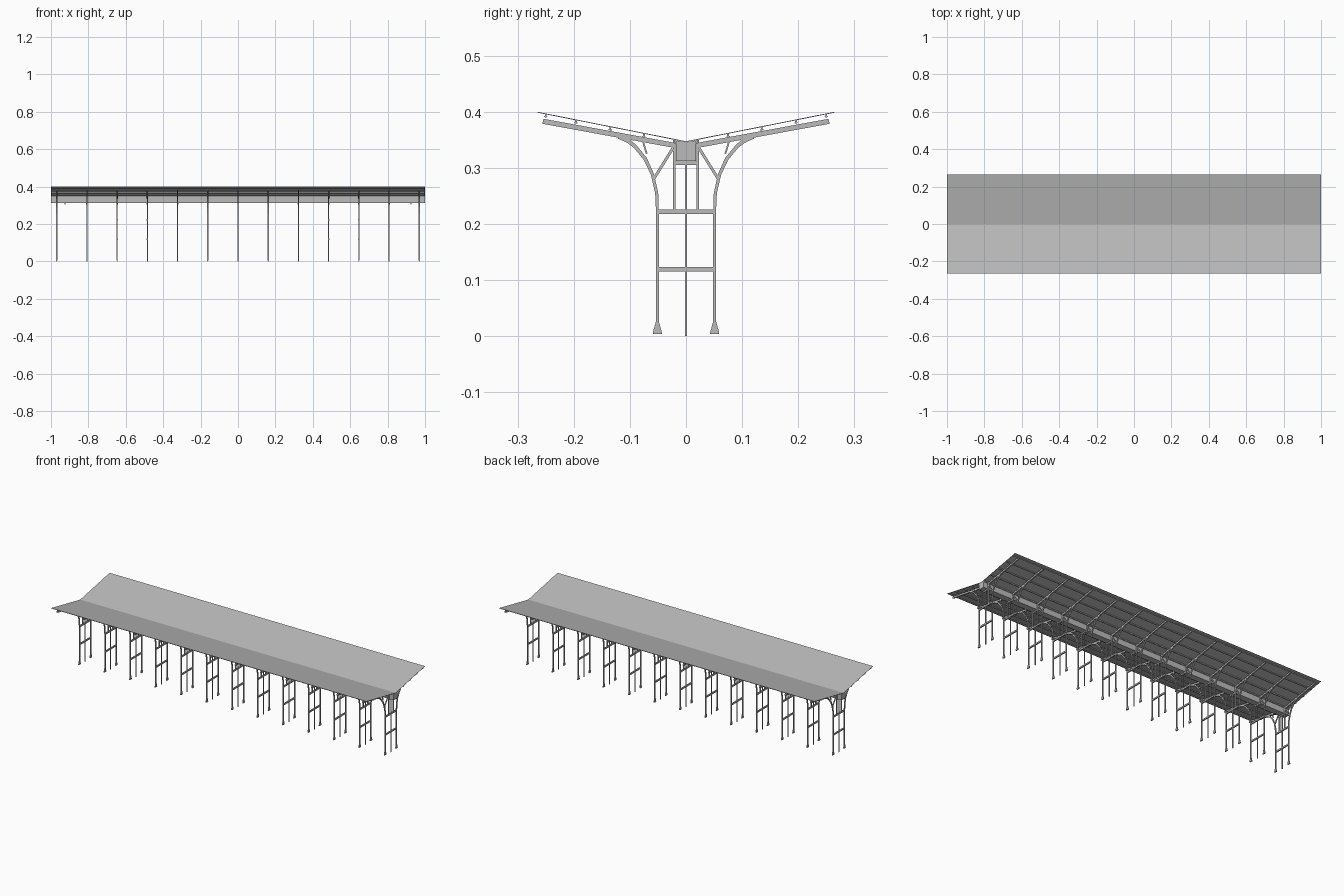
import bpy, bmesh
from mathutils import Vector

if "Cube" in bpy.data.objects:
    bpy.data.objects.remove(bpy.data.objects["Cube"], do_unlink=True)

grey = bpy.data.materials.new("painted_steel_grey")
grey.use_nodes = True
colour = (0.5, 0.5, 0.5, 1)
grey.diffuse_color = colour
grey.node_tree.nodes["Principled BSDF"].inputs["Base Color"].default_value = colour

FRAMES, FIRST, STEP = 13, -0.969, 0.1615


def prism(bm, profile, half, x=0.0):
    """Extrude a (y, z) profile along x, centred on x."""
    base = [bm.verts.new((x - half, y, z)) for y, z in profile]
    face = bm.faces.new(base)
    out = bmesh.ops.extrude_face_region(bm, geom=[face])["geom"]
    verts = [v for v in out if isinstance(v, bmesh.types.BMVert)]
    bmesh.ops.translate(bm, verts=verts, vec=(2 * half, 0, 0))


def bar(a, b, width):
    """Rectangular profile of a straight member from a to b."""
    a, b = Vector(a), Vector(b)
    d = (b - a).normalized()
    n = Vector((-d.y, d.x)) * width / 2
    return [tuple(p) for p in (a + n, b + n, b - n, a - n)]


def part(name, profiles, half, mirror=True, repeat=True, x=0.0):
    """One object from profiles, mirrored in y and repeated at each frame."""
    bm = bmesh.new()
    for profile in profiles:
        for s in ((1, -1) if mirror else (1,)):
            prism(bm, [(s * y, z) for y, z in profile], half, x)
    bmesh.ops.recalc_face_normals(bm, faces=bm.faces)
    mesh = bpy.data.meshes.new(name)
    bm.to_mesh(mesh)
    bm.free()
    mesh.materials.append(grey)
    ob = bpy.data.objects.new(name, mesh)
    bpy.context.collection.objects.link(ob)
    if repeat:
        ob.location.x = FIRST
        arr = ob.modifiers.new("frames", 'ARRAY')
        arr.count = FRAMES
        arr.use_relative_offset = False
        arr.use_constant_offset = True
        arr.constant_offset_displace = (STEP, 0, 0)
    return ob


def roof_z(y):
    return 0.3475 + 0.198 * y


def beam_z(y):
    return 0.336 + 0.204 * y


# Columns, flared feet and inner posts
part("columns", [bar((0.051, 0.005), (0.051, 0.225), 0.005)], 0.003)
part("column_feet", [[(0.043, 0.004), (0.059, 0.004), (0.059, 0.007),
                      (0.054, 0.025), (0.048, 0.025), (0.043, 0.007)]], 0.003)
part("inner_posts", [bar((0.021, 0.225), (0.021, 0.35), 0.005)], 0.003)
part("drain_pipes", [bar((0, 0), (0, 0.308), 0.004)], 0.002, mirror=False)

# Horizontal ties between the columns
part("cross_ties", [bar((-0.05, z), (0.05, z), 0.008) for z in (0.119, 0.2215)],
     0.0035, mirror=False)

# Curved haunch from column to roof beam
outer = [(0.0535, 0.222), (0.055, 0.255), (0.0625, 0.2875), (0.075, 0.314),
         (0.093, 0.336), (0.105, 0.345), (0.121, 0.352)]
inner = [(0.121, 0.358), (0.1, 0.351), (0.088, 0.34), (0.07, 0.318),
         (0.057, 0.289), (0.0495, 0.255), (0.0485, 0.222)]
part("curved_haunches", [outer + inner], 0.003)

# Roof beams and knee braces
part("roof_beams", [bar((0.02, beam_z(0.02)), (0.255, beam_z(0.255) - 0.005), 0.009)], 0.0035)
part("knee_braces", [bar((0.024, 0.334), (0.057, 0.281), 0.005),
                     bar((0.07, 0.325), (0.077, 0.348), 0.003)], 0.0025)

# Purlins with small flanges, running the full length
purlins = []
for y in (0.02, 0.075, 0.135, 0.196, 0.25):
    low, high = beam_z(y) + 0.003, roof_z(y) - 0.0005
    purlins += [bar((y, low), (y, high), 0.003),
                bar((y - 0.003, low + 0.001), (y + 0.003, low + 0.002), 0.0015)]
part("purlins", purlins, 0.998, repeat=False)

# Two roof sheets meeting in a shallow valley
part("roof_sheets", [[(0, roof_z(0)), (0.265, roof_z(0.265)),
                      (0.265, roof_z(0.265) - 0.0015), (0, roof_z(0) - 0.0015)]],
     1.0, repeat=False)

# Central gutter box, its support plates and end outlets
part("gutter_box", [[(-0.018, 0.312), (0.018, 0.312), (0.018, 0.349),
                     (0, 0.346), (-0.018, 0.349)]], 0.999, mirror=False, repeat=False)
part("gutter_supports", [bar((-0.02, 0.309), (0.02, 0.309), 0.007)], 0.004, mirror=False)
for side, x in (("left", 0.925), ("right", -0.925)):
    part("gutter_outlet_" + side, [bar((0, 0.305), (0, 0.335), 0.006)], 0.003,
         mirror=False, repeat=False, x=x)
